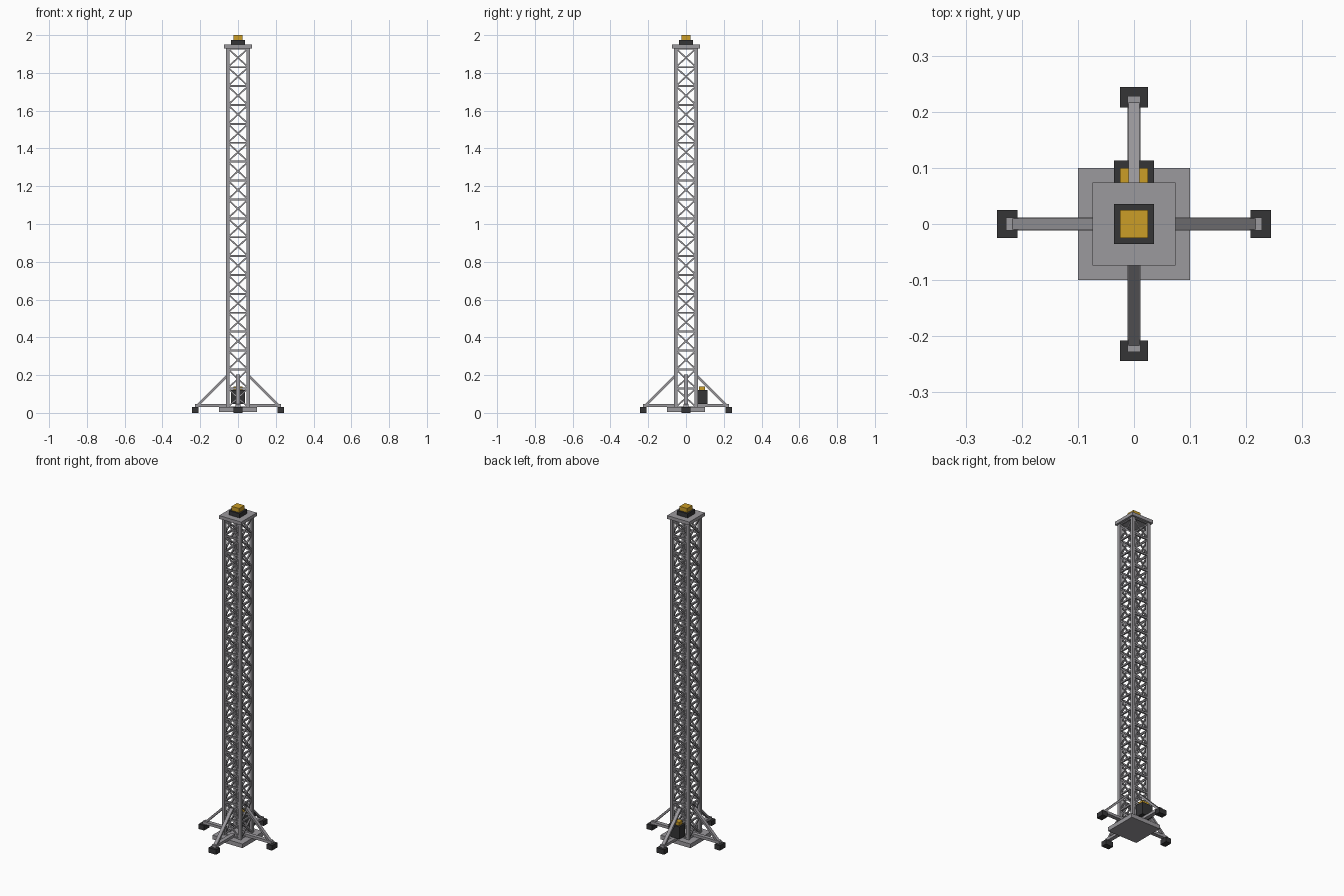
import bpy
import bmesh
from math import pi
from mathutils import Vector, Matrix

cube = bpy.data.objects.get("Cube")
if cube:
    bpy.data.objects.remove(cube, do_unlink=True)


def material(name, rgb):
    m = bpy.data.materials.new(name)
    m.use_nodes = True
    m.diffuse_color = (*rgb, 1)
    m.node_tree.nodes["Principled BSDF"].inputs["Base Color"].default_value = (*rgb, 1)
    return m


STEEL = material("steel grey", (0.33, 0.32, 0.34))
DARK = material("dark grey", (0.035, 0.035, 0.037))
YELLOW = material("signal yellow", (0.6, 0.34, 0.02))


def add_box(bm, lo, hi):
    lo, hi = Vector(lo), Vector(hi)
    m = Matrix.Translation((lo + hi) / 2) @ Matrix.Diagonal((*(hi - lo), 1))
    bmesh.ops.create_cube(bm, size=1, matrix=m)


def add_bar(bm, a, b, width, depth, side):
    """Rectangular bar from a to b; width runs along the side direction."""
    a, b, x = Vector(a), Vector(b), Vector(side)
    z = (b - a).normalized()
    rot = Matrix((x, z.cross(x), z)).transposed().to_4x4()
    size = Matrix.Diagonal((width, depth, (b - a).length, 1))
    bmesh.ops.create_cube(bm, size=1, matrix=Matrix.Translation((a + b) / 2) @ rot @ size)


def finish(bm, name, mat, turn=0):
    bmesh.ops.rotate(bm, verts=bm.verts, matrix=Matrix.Rotation(turn, 3, "Z"))
    mesh = bpy.data.meshes.new(name)
    bm.to_mesh(mesh)
    bm.free()
    mesh.materials.append(mat)
    obj = bpy.data.objects.new(name, mesh)
    bpy.context.collection.objects.link(obj)


def box(name, mat, lo, hi, turn=0):
    bm = bmesh.new()
    add_box(bm, lo, hi)
    finish(bm, name, mat, turn)


BASE, TOP, BAYS = 0.03, 1.93, 19
POST, POST_W = 0.054, 0.018
STEP = (TOP - BASE) / BAYS

# Plates at the foot and head of the mast
box("base_plate", STEEL, (-0.1, -0.1, 0.005), (0.1, 0.1, BASE))
box("top_plate", STEEL, (-0.074, -0.074, TOP), (0.074, 0.074, 1.95))

# Each side: corner post, lattice panel and outrigger, turned about the mast
for i, side in enumerate(("front", "left", "back", "right")):
    turn = i * pi / 2
    h = POST_W / 2
    box(side + "_post", STEEL, (POST - h, -POST - h, BASE), (POST + h, -POST + h, TOP), turn)

    # Rungs and crossed braces
    bm = bmesh.new()
    for n in range(BAYS + 1):
        z = BASE + n * STEP
        add_bar(bm, (-POST, -POST, z), (POST, -POST, z), 0.01, 0.01, (0, 1, 0))
        if n < BAYS:
            for s in (-1, 1):
                add_bar(bm, (-s * POST, -POST, z), (s * POST, -POST, z + STEP),
                        0.008, 0.008, (0, 1, 0))
    finish(bm, side + "_lattice", STEEL, turn)

    # Outrigger arm, diagonal strut and foot
    box(side + "_outrigger_arm", STEEL, (-0.012, -0.228, 0.03), (0.012, -0.045, 0.046), turn)
    bm = bmesh.new()
    add_bar(bm, (0, -0.054, 0.2), (0, -0.214, 0.04), 0.02, 0.012, (1, 0, 0))
    finish(bm, side + "_outrigger_strut", STEEL, turn)
    box(side + "_foot", DARK, (-0.025, -0.244, 0), (0.025, -0.208, 0.03), turn)

# Control cabinet on the back arm
box("control_cabinet", DARK, (-0.036, 0.06, 0.046), (0.036, 0.113, 0.12))
box("cabinet_cap", YELLOW, (-0.025, 0.068, 0.12), (0.025, 0.1, 0.14))

# Beacon on the head plate
box("beacon_base", DARK, (-0.036, -0.036, 1.95), (0.036, 0.036, 1.975))
box("beacon_light", YELLOW, (-0.025, -0.025, 1.975), (0.025, 0.025, 2))
